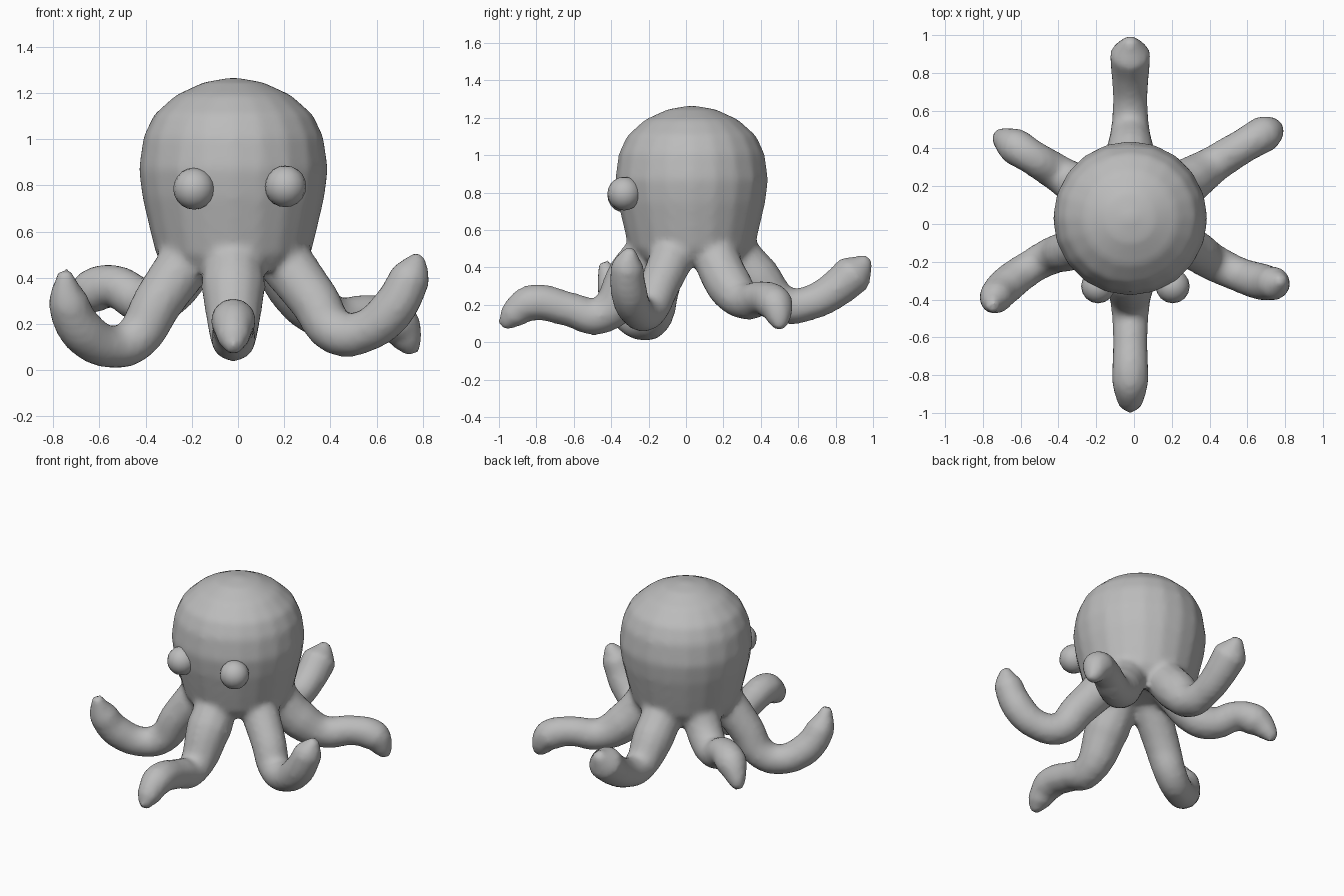
import bpy, bmesh, math
from mathutils import Matrix, Vector

cube = bpy.data.objects.get("Cube")
if cube:
    bpy.data.objects.remove(cube, do_unlink=True)

grey = bpy.data.materials.new("plain_grey")
grey.use_nodes = True
grey.diffuse_color = (0.5, 0.5, 0.5, 1)
grey.node_tree.nodes["Principled BSDF"].inputs["Base Color"].default_value = grey.diffuse_color

CENTRE = Vector((-0.02, 0.03, 0))


def add(name, data):
    obj = bpy.data.objects.new(name, data)
    bpy.context.collection.objects.link(obj)
    data.materials.append(grey)
    return obj


def add_bmesh(name, bm, centre):
    """Turn a bmesh into a smooth object placed at the centre."""
    bmesh.ops.translate(bm, verts=bm.verts[:], vec=centre)
    for face in bm.faces:
        face.smooth = True
    mesh = bpy.data.meshes.new(name)
    bm.to_mesh(mesh)
    bm.free()
    return add(name, mesh)


def select(objects):
    bpy.ops.object.select_all(action='DESELECT')
    for obj in objects:
        obj.select_set(True)
    bpy.context.view_layer.objects.active = objects[0]


def lathe(name, profile, sides):
    """Spin a radius and height profile that starts and ends on the axis."""
    bm = bmesh.new()
    verts = [bm.verts.new((r, 0, z)) for r, z in profile]
    edges = [bm.edges.new(pair) for pair in zip(verts, verts[1:])]
    bmesh.ops.spin(bm, geom=verts + edges, cent=(0, 0, 0), axis=(0, 0, 1),
                   angle=math.tau, steps=sides, use_merge=True)
    bmesh.ops.remove_doubles(bm, verts=bm.verts[:], dist=0.001)
    bmesh.ops.recalc_face_normals(bm, faces=bm.faces[:])
    return add_bmesh(name, bm, CENTRE)


def tentacle(name, heading, bend, root, end, path):
    """Tapered tube leaving the head along a heading, bowed sideways by bend.

    The path lists reach and height; root and end are radii near each end.
    """
    turn = Matrix.Rotation(math.radians(heading), 3, 'Z')
    radii = [0.125, root, 0.1, 0.093, 0.1, end, 0.03]
    path = [(0.19, 0.53)] + path
    curve = bpy.data.curves.new(name, 'CURVE')
    curve.dimensions = '3D'
    curve.bevel_depth = 1
    curve.bevel_resolution = 4
    curve.resolution_u = 5
    curve.use_fill_caps = True
    spline = curve.splines.new('BEZIER')
    spline.bezier_points.add(len(path) - 1)
    for i, (point, (reach, height)) in enumerate(zip(spline.bezier_points, path)):
        bow = bend * math.sin(math.pi * i / (len(path) - 1))
        point.co = CENTRE + turn @ Vector((reach, bow, height))
        point.radius = radii[i]
        point.handle_left_type = point.handle_right_type = 'AUTO'
    return add(name, curve)


# Head: domed top, slightly narrowed neck, hollowed underside
head = lathe("octopus_body", [
    (0, 1.268), (0.13, 1.245), (0.25, 1.19), (0.345, 1.105), (0.39, 1.01),
    (0.41, 0.87), (0.395, 0.75), (0.36, 0.6), (0.335, 0.5), (0.29, 0.43),
    (0.15, 0.44), (0, 0.45)], 20)

# Tentacles, each with its own pose
tentacles = [
    tentacle("front_tentacle", 270, 0, 0.14, 0.075, [
        (0.31, 0.36), (0.49, 0.14), (0.65, 0.175), (0.86, 0.21), (0.96, 0.14), (1.01, 0.08)]),
    tentacle("back_tentacle", 90, 0, 0.13, 0.11, [
        (0.35, 0.34), (0.5, 0.2), (0.63, 0.21), (0.75, 0.27), (0.87, 0.37), (0.95, 0.45)]),
    tentacle("front_right_tentacle", 213, -0.07, 0.11, 0.09, [
        (0.37, 0.29), (0.46, 0.14), (0.57, 0.1), (0.74, 0.17), (0.83, 0.3), (0.87, 0.43)]),
    tentacle("front_left_tentacle", -22, -0.06, 0.11, 0.09, [
        (0.39, 0.3), (0.5, 0.165), (0.64, 0.17), (0.76, 0.26), (0.84, 0.41), (0.87, 0.5)]),
    tentacle("back_left_tentacle", 31, 0.02, 0.125, 0.065, [
        (0.38, 0.3), (0.53, 0.22), (0.71, 0.235), (0.84, 0.2), (0.89, 0.12), (0.91, 0.07)]),
    tentacle("back_right_tentacle", 148, 0, 0.11, 0.06, [
        (0.36, 0.32), (0.46, 0.3), (0.61, 0.365), (0.72, 0.34), (0.8, 0.26), (0.83, 0.21)]),
]
select(tentacles)
bpy.ops.object.convert(target='MESH')

# Fuse the head and tentacles into one soft skin
select([head] + tentacles)
bpy.ops.object.join()
remesh = head.modifiers.new("fuse", 'REMESH')
remesh.mode = 'VOXEL'
remesh.voxel_size = 0.02
remesh.use_smooth_shade = True
relax = head.modifiers.new("soften", 'SMOOTH')
relax.factor = 0.5
relax.iterations = 6

# Bulging eyes
for name, x, z in (("right_eye", -0.19, 0.785), ("left_eye", 0.205, 0.795)):
    bm = bmesh.new()
    bmesh.ops.create_uvsphere(bm, u_segments=16, v_segments=10, radius=0.09)
    add_bmesh(name, bm, (x, -0.33, z))
